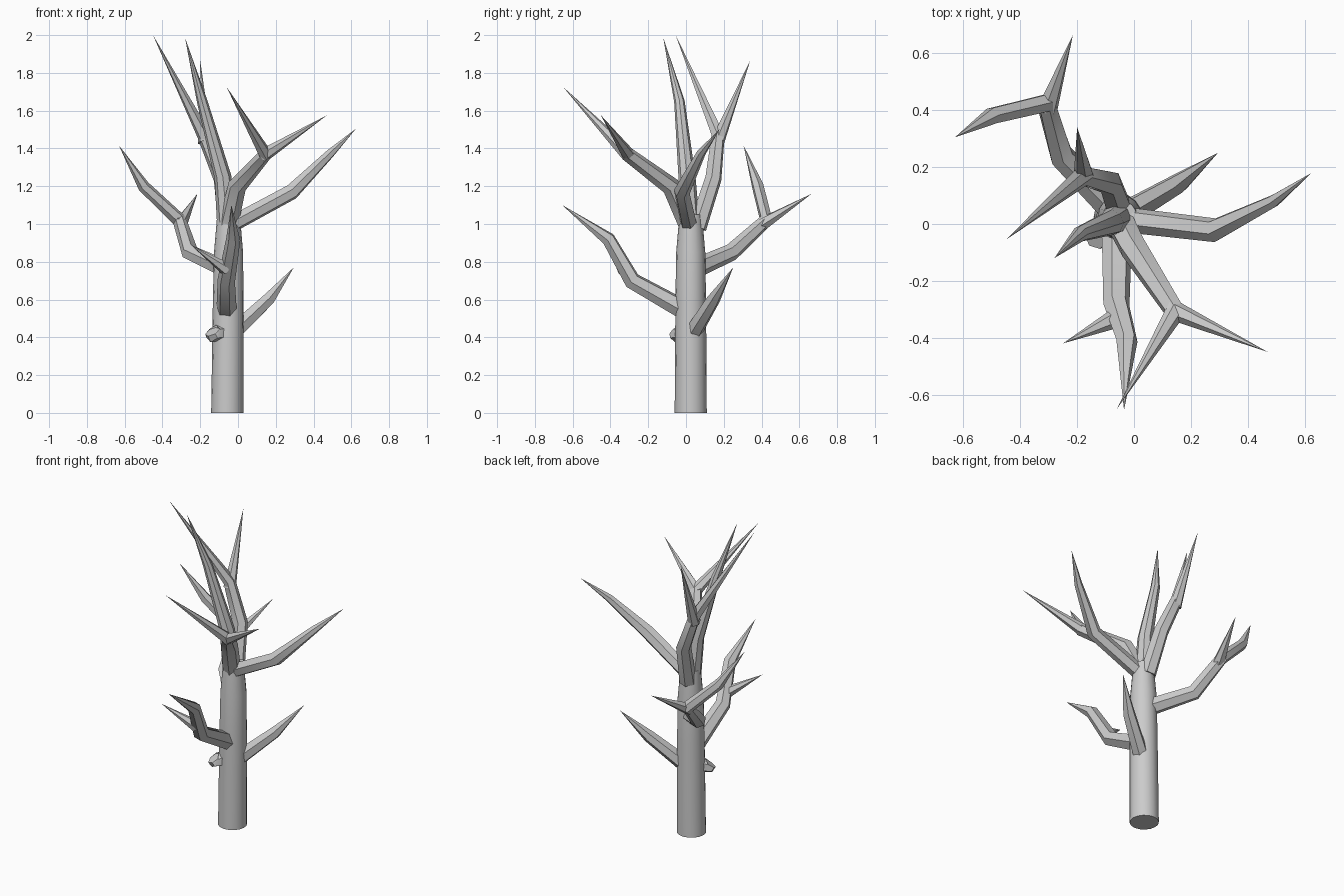
import bpy, bmesh, math
from mathutils import Vector

if "Cube" in bpy.data.objects:
    bpy.data.objects.remove(bpy.data.objects["Cube"])


def tube(name, points, sides=6):
    """Tapered limb through (x, y, z, radius) points; radius 0 closes to a tip."""
    pos = [Vector(p[:3]) for p in points]
    n = len(pos)
    bm = bmesh.new()
    rings = []
    side = None
    for i, p in enumerate(pos):
        a = (pos[i] - pos[i - 1]).normalized() if i > 0 else None
        b = (pos[i + 1] - pos[i]).normalized() if i < n - 1 else None
        d = ((a or b) + (b or a)).normalized()
        if side is None:
            side = d.orthogonal().normalized()
        side = (side - d * side.dot(d)).normalized()
        up = d.cross(side)
        r = points[i][3]
        if r == 0:
            rings.append([bm.verts.new(p)])
            continue
        rings.append([bm.verts.new(p + r * (math.cos(t) * side + math.sin(t) * up))
                      for t in (2 * math.pi * k / sides for k in range(sides))])
    for lo, hi in zip(rings, rings[1:]):
        for k in range(sides):
            j = (k + 1) % sides
            if len(hi) == 1:
                bm.faces.new((lo[k], lo[j], hi[0]))
            else:
                bm.faces.new((lo[k], lo[j], hi[j], hi[k]))
    bm.faces.new(rings[0][::-1])
    if len(rings[-1]) > 1:
        bm.faces.new(rings[-1])
    bmesh.ops.recalc_face_normals(bm, faces=bm.faces)
    mesh = bpy.data.meshes.new(name)
    bm.to_mesh(mesh)
    bm.free()
    ob = bpy.data.objects.new(name, mesh)
    bpy.context.collection.objects.link(ob)
    bpy.ops.object.select_all(action='DESELECT')
    ob.select_set(True)
    bpy.context.view_layer.objects.active = ob
    bpy.ops.object.shade_smooth_by_angle(angle=math.radians(40))
    return ob


# Trunk
tube("trunk", [(-.057, .025, 0, .085), (-.052, .025, .6, .081),
               (-.05, .025, .85, .077), (-.05, .025, 1.05, .06)], 16)

# Crown: leader, back fork and front fork
tube("leader_branch", [(-.055, .02, .98, .055), (-.08, .005, 1.25, .045),
                       (-.19, -.035, 1.65, .028), (-.28, -.12, 1.985, 0)], 8)
tube("back_branch", [(-.055, .06, .98, .05), (-.085, .145, 1.24, .045),
                     (-.18, .17, 1.47, .037), (-.45, -.055, 2.0, 0)])
tube("back_twig", [(-.175, .165, 1.43, .038), (-.2, .34, 1.865, 0)])
tube("front_branch", [(-.05, .01, 1.0, .053), (-.005, -.08, 1.2, .05),
                      (.145, -.31, 1.37, .038), (-.06, -.65, 1.725, 0)])
tube("front_twig", [(.13, -.3, 1.36, .037), (.47, -.45, 1.575, 0)])

# Right upper limb
tube("right_branch", [(-.03, .015, 1.0, .045), (.285, -.022, 1.17, .043),
                      (.49, .08, 1.375, .024), (.625, .18, 1.505, 0)])

# Left rear limb with its fork
tube("left_branch", [(-.08, .06, .77, .052), (-.255, .24, .85, .046),
                     (-.31, .425, 1.02, .038), (-.5, .38, 1.2, .032),
                     (-.63, .305, 1.415, 0)])
tube("left_twig", [(-.305, .405, 1.0, .037), (-.215, .665, 1.16, 0)])

# Low front limb with its fork
tube("low_front_branch", [(-.06, 0, .54, .055), (-.062, -.285, .7, .047),
                          (-.025, -.41, .92, .038), (-.035, -.655, 1.1, 0)])
tube("low_front_twig", [(-.06, -.33, .76, .036), (-.25, -.42, .89, 0)])

# Low right limb and cut stub
tube("low_right_branch", [(-.02, .04, .43, .048), (.16, .145, .6, .037),
                          (.295, .25, .77, 0)])
tube("stub", [(-.08, 0, .43, .048), (-.13, -.045, .42, .05),
              (-.135, -.05, .43, .042)])
